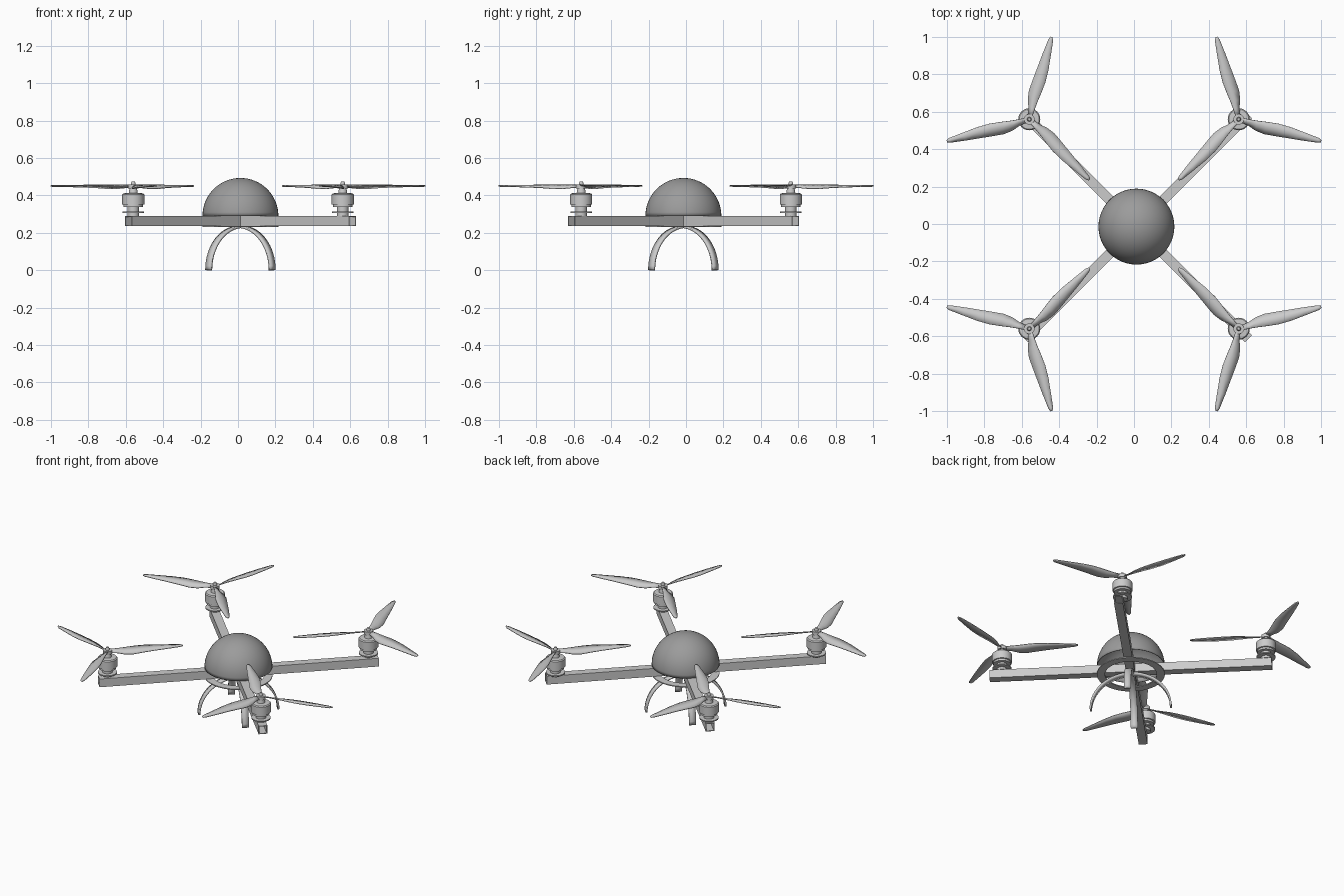
import bpy, bmesh, math
from mathutils import Matrix, Vector

old = bpy.data.objects.get("Cube")
if old:
    bpy.data.objects.remove(old, do_unlink=True)


def material(name, v):
    m = bpy.data.materials.new(name)
    m.use_nodes = True
    m.diffuse_color = (v, v, v, 1)
    m.node_tree.nodes["Principled BSDF"].inputs["Base Color"].default_value = (v, v, v, 1)
    return m


LIGHT = material("light grey", 0.6)
DARK = material("mid grey", 0.33)
CENTRE = Vector((0.013, -0.014, 0))


def finish(name, bm, mat, loc=(0, 0, 0), turn=0, thick=0, offset=-1, smooth=True, fix=True):
    if fix:
        bmesh.ops.recalc_face_normals(bm, faces=bm.faces)
    me = bpy.data.meshes.new(name)
    bm.to_mesh(me)
    bm.free()
    me.materials.append(mat)
    ob = bpy.data.objects.new(name, me)
    bpy.context.collection.objects.link(ob)
    ob.location = loc
    ob.rotation_euler.z = turn
    if thick:
        mod = ob.modifiers.new("thickness", 'SOLIDIFY')
        mod.thickness = thick
        mod.offset = offset
    if smooth:
        bpy.ops.object.select_all(action='DESELECT')
        ob.select_set(True)
        bpy.context.view_layer.objects.active = ob
        bpy.ops.object.shade_smooth_by_angle(angle=math.radians(35))
    return ob


def lathe(profile, steps=32):
    """Spin (radius, height) points about z."""
    bm = bmesh.new()
    vs = [bm.verts.new((r, 0, z)) for r, z in profile]
    es = [bm.edges.new(p) for p in zip(vs, vs[1:])]
    bmesh.ops.spin(bm, geom=vs + es, axis=(0, 0, 1), cent=(0, 0, 0),
                   angle=math.tau, steps=steps, use_duplicate=False)
    bmesh.ops.remove_doubles(bm, verts=bm.verts, dist=0.0001)
    return bm


def strip(bm, rows):
    """Join rows of points into a sheet."""
    grid = [[bm.verts.new(p) for p in row] for row in rows]
    for a, b in zip(grid, grid[1:]):
        for i in range(len(a) - 1):
            bm.faces.new((a[i], b[i], b[i + 1], a[i + 1]))


# Hollow dome
R = 0.203
dome = [(R * math.cos(i * math.pi / 32), R * math.sin(i * math.pi / 32)) for i in range(16)]
finish("dome", lathe(dome + [(0, R)], 48), DARK, CENTRE + Vector((0, 0, 0.29)), thick=0.004)

# Flat ring under the arms
ring = [(0.155, 0.231), (R, 0.231), (R, 0.237), (0.155, 0.237), (0.155, 0.231)]
finish("base_ring", lathe(ring, 48), LIGHT, CENTRE)

# Two crossing square tubes
for name, turn in (("arm_tube_a", math.pi / 4), ("arm_tube_b", -math.pi / 4)):
    bm = bmesh.new()
    bmesh.ops.create_cube(bm, size=1, matrix=Matrix.Diagonal((1.694, 0.053, 0.054, 1)))
    ends = [f for f in bm.faces if abs(f.normal.x) > 0.9]
    bmesh.ops.delete(bm, geom=ends, context='FACES')
    finish(name, bm, LIGHT, CENTRE + Vector((0, 0, 0.263)), turn, thick=0.006, smooth=False)

# Curved landing legs, two crossing half ellipses
for name, turn in (("leg_arch_a", math.pi / 4), ("leg_arch_b", -math.pi / 4)):
    bm = bmesh.new()
    rows = []
    for i in range(33):
        t = math.pi * i / 32
        x, z = 0.24 * math.cos(t), 0.231 * math.sin(t)
        rows.append([(x, -0.021, z), (x, 0.021, z)])
    strip(bm, rows)
    finish(name, bm, LIGHT, CENTRE, turn, thick=0.011, offset=0)

# Motor and hub outlines
motor = [(0, 0.29), (0.03, 0.29), (0.03, 0.306), (0.057, 0.306), (0.057, 0.313),
         (0.03, 0.313), (0.03, 0.338), (0.052, 0.338), (0.052, 0.35), (0.059, 0.352),
         (0.059, 0.405), (0.053, 0.411), (0.024, 0.413), (0.02, 0.438), (0, 0.438)]
hub = [(0, 0.436), (0.028, 0.436), (0.028, 0.458), (0.012, 0.458), (0.012, 0.466),
       (0.008, 0.475), (0, 0.475)]

# Blade stations: radius, straight edge, bulged edge, pitch
blade = [(0.015, 0.012, 0.012, 0.5), (0.06, 0.014, 0.019, 0.45), (0.1, 0.018, 0.034, 0.38),
         (0.15, 0.025, 0.041, 0.3), (0.21, 0.032, 0.036, 0.22), (0.28, 0.031, 0.029, 0.16),
         (0.36, 0.023, 0.021, 0.12), (0.44, 0.014, 0.011, 0.08), (0.456, 0.006, 0.004, 0.08)]

for sx in (-1, 1):
    for sy in (-1, 1):
        tag = ("back" if sy > 0 else "front") + ("_left" if sx > 0 else "_right")
        spot = Vector((0.56 * sx, 0.56 * sy, 0))
        finish("motor_" + tag, lathe(motor), LIGHT, spot)
        finish("propeller_hub_" + tag, lathe(hub, 24), LIGHT, spot)

        # Three blades, one pointing inwards; neighbours spin opposite ways
        hand = sx * sy
        bm = bmesh.new()
        for k in range(3):
            rows = []
            turn = Matrix.Rotation(k * math.tau / 3, 3, 'Z')
            for r, lead, trail, pitch in blade:
                row = []
                for off, camber in ((lead, 0), ((lead - trail) / 2, 0.003), (-trail, 0)):
                    z = off * math.tan(pitch) + camber
                    row.append(turn @ Vector((r, hand * off, z)))
                rows.append(row if hand < 0 else row[::-1])
            strip(bm, rows)
        finish("propeller_" + tag, bm, LIGHT, spot + Vector((0, 0, 0.449)),
               math.atan2(-sy, -sx), thick=0.005, offset=0)
